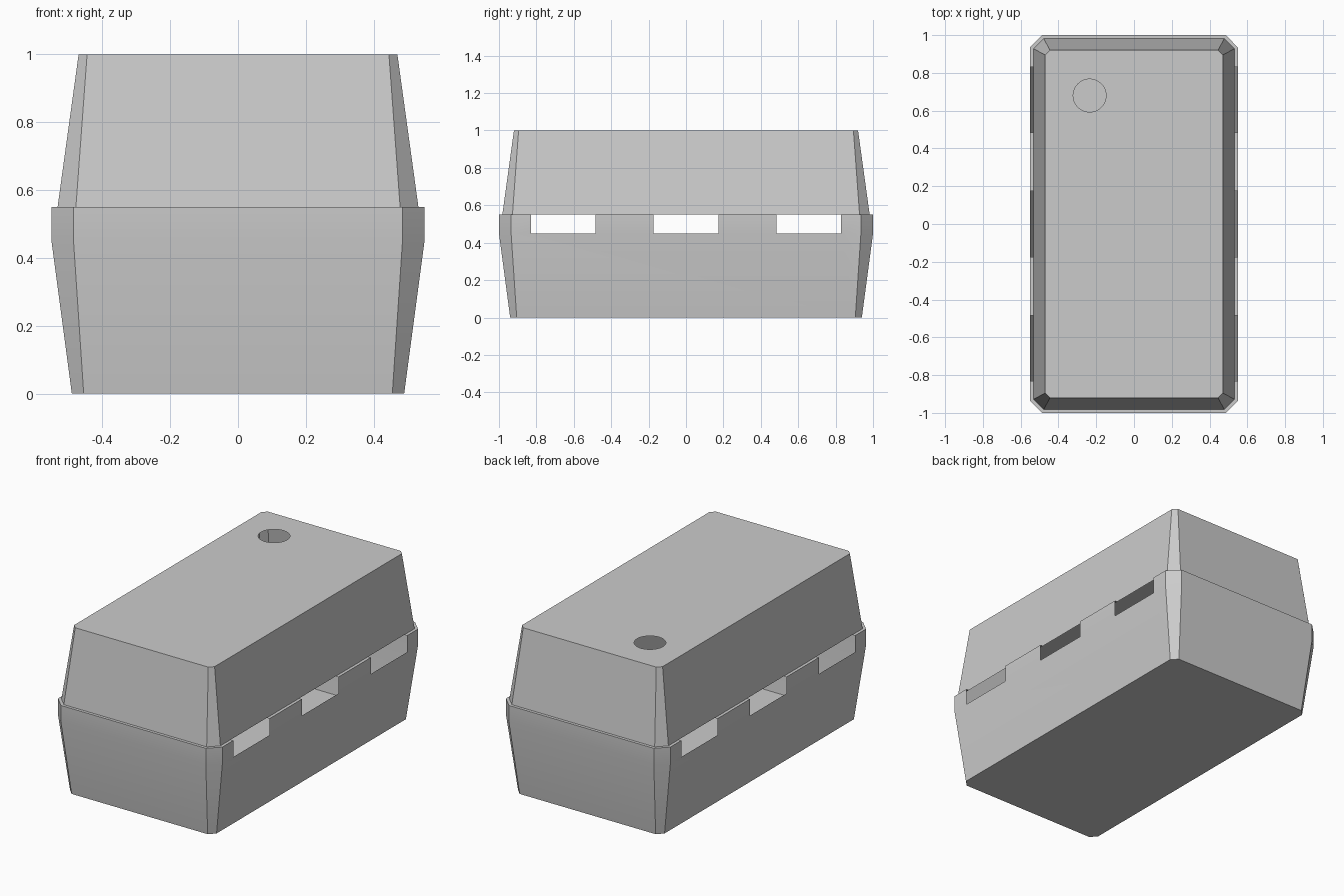
import bpy, bmesh, math
from mathutils import Vector

cube = bpy.data.objects.get("Cube")
if cube:
    bpy.data.objects.remove(cube, do_unlink=True)

# One plain grey for the whole shell
grey = bpy.data.materials.new("light_grey")
grey.use_nodes = True
color = (0.6, 0.6, 0.6, 1)
grey.diffuse_color = color
grey.node_tree.nodes["Principled BSDF"].inputs["Base Color"].default_value = color


def ring(bm, hx, hy, cut, z):
    """Rectangle with chamfered corners, counter-clockwise."""
    pts = [(hx, cut - hy), (hx, hy - cut), (hx - cut, hy), (cut - hx, hy),
           (-hx, hy - cut), (-hx, cut - hy), (cut - hx, -hy), (hx - cut, -hy)]
    return [bm.verts.new((x, y, z)) for x, y in pts]


def wall(bm, low, high):
    n = len(low)
    return [bm.faces.new((low[i], low[(i + 1) % n], high[(i + 1) % n], high[i]))
            for i in range(n)]


def finish(bm, name):
    mesh = bpy.data.meshes.new(name)
    bm.to_mesh(mesh)
    bm.free()
    obj = bpy.data.objects.new(name, mesh)
    bpy.context.collection.objects.link(obj)
    mesh.materials.append(grey)
    bpy.ops.object.select_all(action='DESELECT')
    obj.select_set(True)
    bpy.context.view_layer.objects.active = obj
    bpy.ops.object.shade_smooth_by_angle(angle=math.radians(30))
    return obj


# Base tray: floor, flared wall, upright band and narrow rim
RIM, BAND = 0.55, 0.45
bm = bmesh.new()
rings = [ring(bm, 0.49, 0.94, 0.035, 0), ring(bm, 0.55, 1.0, 0.065, BAND),
         ring(bm, 0.55, 1.0, 0.065, RIM), ring(bm, 0.532, 0.982, 0.054, RIM)]
bm.faces.new(rings[0][::-1])
for low, high in zip(rings, rings[1:]):
    wall(bm, low, high)

# Three slots through each long side of the band
slots = [(-0.83, -0.485), (-0.175, 0.175), (0.485, 0.83)]


def long_side(f):
    c = f.calc_center_median()
    return abs(c.x) > 0.53 and c.z > BAND + 0.01 and abs(f.normal.y) < 0.1


for y in [y for slot in slots for y in slot]:
    bm.normal_update()
    faces = [f for f in bm.faces if long_side(f)]
    geom = set(faces)
    for f in faces:
        geom.update(f.edges, f.verts)
    bmesh.ops.bisect_plane(bm, geom=list(geom), plane_co=(0, y, 0), plane_no=(0, 1, 0))
bm.normal_update()
cut = [f for f in bm.faces if long_side(f)
       and any(a < f.calc_center_median().y < b for a, b in slots)]
bmesh.ops.delete(bm, geom=cut, context='FACES')
finish(bm, "base_tray")

# Lid: tapered wall and a flat top with a round hole
bm = bmesh.new()
low = ring(bm, 0.532, 0.982, 0.054, RIM)
top = ring(bm, 0.47, 0.92, 0.025, 1)
wall(bm, low, top)
hole = bmesh.ops.create_circle(bm, segments=48, radius=0.087)["verts"]
bmesh.ops.translate(bm, verts=hole, vec=(-0.235, 0.68, 1))
edges = [e for e in bm.edges if all(v.co.z > 0.99 for v in e.verts)]
fill = bmesh.ops.triangle_fill(bm, use_beauty=True, edges=edges, normal=Vector((0, 0, 1)))
caps = [f for f in fill["geom"] if isinstance(f, bmesh.types.BMFace)]
bm.normal_update()
bmesh.ops.reverse_faces(bm, faces=[f for f in caps if f.normal.z < 0])
finish(bm, "lid")
